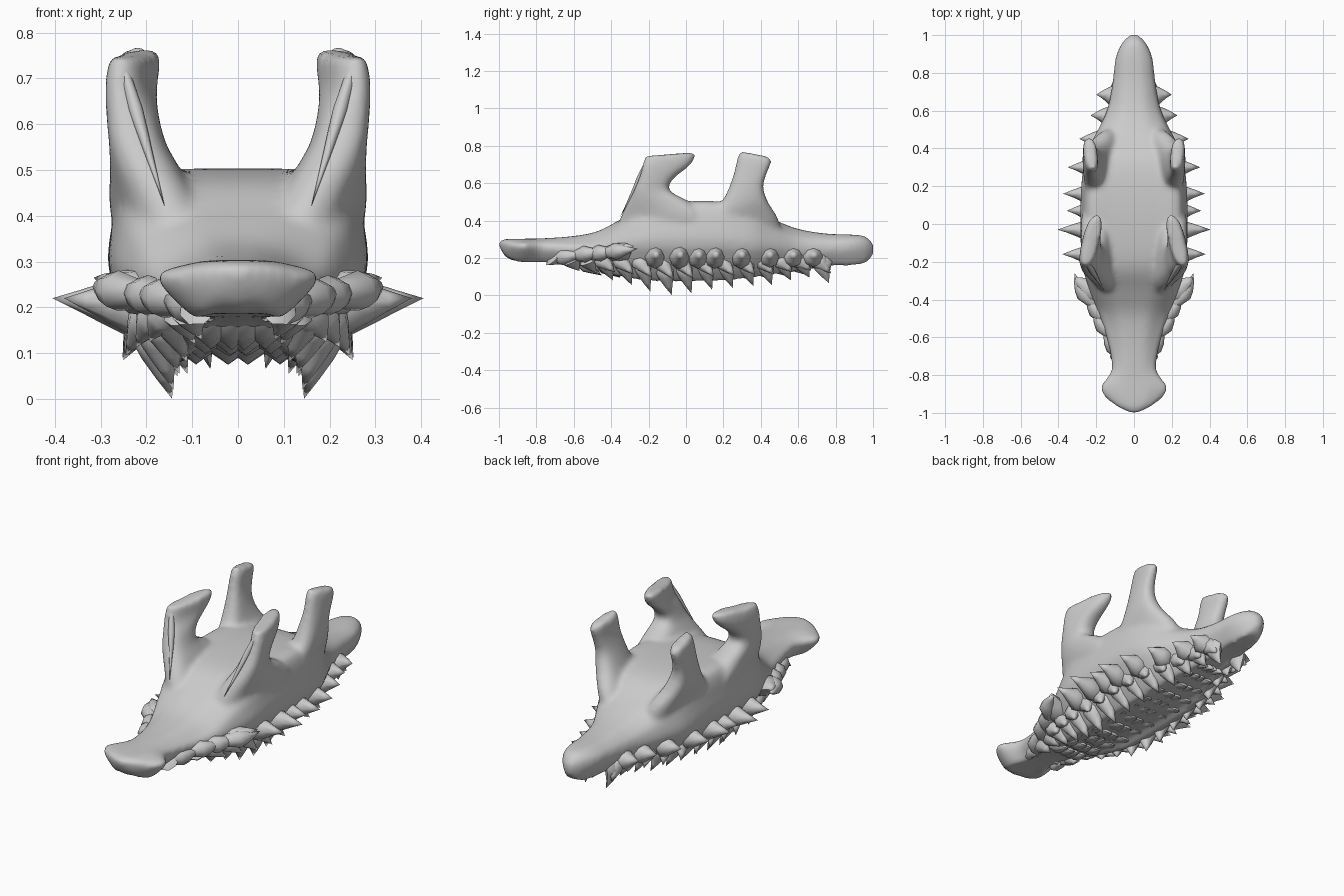
import bpy, bmesh, math, random
from mathutils import Vector

if "Cube" in bpy.data.objects:
    bpy.data.objects.remove(bpy.data.objects["Cube"])

random.seed(4)


def cr(a, b, c, d, t):
    return 0.5 * (2 * b + (c - a) * t + (2 * a - 5 * b + 4 * c - d) * t * t
                  + (3 * b - a - 3 * c + d) * t ** 3)


def smooth(pts, n, closed):
    m, out = len(pts), []
    for i in range(m if closed else m - 1):
        g = (lambda k: pts[k % m]) if closed else (lambda k: pts[max(0, min(m - 1, k))])
        out += [cr(g(i - 1), g(i), g(i + 1), g(i + 2), s / n) for s in range(n)]
    return out if closed else out + [pts[-1]]


def finish(bm, name, angle=40):
    bmesh.ops.recalc_face_normals(bm, faces=bm.faces)
    me = bpy.data.meshes.new(name)
    bm.to_mesh(me)
    bm.free()
    ob = bpy.data.objects.new(name, me)
    bpy.context.collection.objects.link(ob)
    bpy.ops.object.select_all(action='DESELECT')
    ob.select_set(True)
    bpy.context.view_layer.objects.active = ob
    bpy.ops.object.shade_smooth_by_angle(angle=math.radians(angle))
    return ob


def mirror(ob):
    ob.modifiers.new("mirror", 'MIRROR')
    return ob


def loft(name, rings, around=3, along=4):
    """Smooth skin through closed rings, capped at both ends."""
    rings = [smooth([Vector(p) for p in r], around, True) for r in rings]
    cols = [smooth(list(c), along, False) for c in zip(*rings)]
    bm = bmesh.new()
    vs = [[bm.verts.new(p) for p in c] for c in cols]
    n, m = len(vs), len(vs[0])
    for i in range(n):
        for j in range(m - 1):
            bm.faces.new((vs[i][j], vs[(i + 1) % n][j], vs[(i + 1) % n][j + 1], vs[i][j + 1]))
    for j in (0, m - 1):
        bm.faces.new([c[j] for c in vs])
    return finish(bm, name)


# Body: y, half width, top z, shoulder z, edge z, lower rim z, belly z
stations = [
    (-1.00, .02, .29, .288, .278, .265, .262),
    (-.97, .08, .30, .292, .26, .22, .21),
    (-.92, .145, .303, .285, .25, .185, .185),
    (-.86, .172, .303, .285, .25, .178, .185),
    (-.77, .115, .305, .285, .24, .175, .18),
    (-.62, .137, .315, .28, .23, .165, .165),
    (-.48, .18, .34, .29, .23, .13, .135),
    (-.36, .225, .40, .36, .24, .105, .12),
    (-.22, .265, .475, .45, .25, .085, .11),
    (-.02, .275, .50, .49, .25, .08, .10),
    (.20, .27, .50, .49, .25, .085, .10),
    (.35, .25, .475, .45, .24, .10, .11),
    (.46, .205, .41, .37, .24, .115, .12),
    (.60, .14, .355, .315, .23, .13, .14),
    (.75, .11, .33, .30, .23, .155, .16),
    (.88, .095, .325, .30, .24, .16, .165),
    (.96, .06, .315, .295, .24, .175, .175),
    (1.005, .015, .27, .265, .245, .225, .22)]
rings = []
for y, w, zt, zs, ze, zb, zc in stations:
    half = [(.45 * w, zt - .1 * (zt - zs)), (.87 * w, zs), (w, (zs + ze) / 2 + .01),
            (w, ze), (.57 * w, zb), (.36 * w, (zb + zc) / 2 + .005)]
    rings.append([(0, y, zt)] + [(x, y, z) for x, z in half] + [(0, y, zc)]
                 + [(-x, y, z) for x, z in reversed(half)])
body = loft("body_shell", rings)


# Limb stumps: z, y front, y back, x centre, half thickness, diagonal skew, tilt
def limb(name, rows):
    out = []
    for z, y0, y1, xc, hx, skew, tilt in rows:
        r = []
        for k in range(8):
            a = k * math.tau / 8
            c, s = math.cos(a), math.sin(a)
            c, s = [math.copysign(abs(v) ** .75, v) for v in (c, s)]
            dy = s * (y1 - y0) / 2
            r.append((xc + c * hx + skew * dy, (y0 + y1) / 2 + dy, z + tilt * dy))
        out.append(r)
    return mirror(loft(name, out))


front = limb("front_limb", [
    (.32, -.39, .10, .165, .08, .20, 0),
    (.43, -.345, .09, .187, .085, .15, 0),
    (.50, -.31, .02, .203, .077, .05, 0),
    (.56, -.28, -.085, .22, .062, -.05, 0),
    (.62, -.255, -.07, .23, .056, -.13, 0),
    (.68, -.24, .02, .232, .048, -.2, .1),
    (.725, -.23, .05, .228, .045, -.23, .1),
    (.755, -.22, .045, .225, .04, -.23, .08)])
rear = limb("rear_limb", [
    (.32, .10, .52, .15, .07, -.2, 0),
    (.42, .13, .49, .18, .07, -.15, 0),
    (.50, .19, .44, .207, .062, -.05, 0),
    (.58, .23, .415, .222, .05, .05, 0),
    (.66, .257, .435, .23, .04, .08, -.05),
    (.725, .275, .457, .23, .037, .1, -.2),
    (.755, .292, .452, .228, .032, .1, -.2)])

# Fuse the body and limbs into one blended skin
for ob in (body, front, rear):
    ob.select_set(True)
bpy.context.view_layer.objects.active = body
bpy.ops.object.convert(target='MESH')
bpy.ops.object.join()
body = bpy.context.view_layer.objects.active
fuse = body.modifiers.new("fuse", 'REMESH')
fuse.mode, fuse.voxel_size, fuse.use_smooth_shade = 'VOXEL', .012, True
blend = body.modifiers.new("blend", 'SMOOTH')
blend.factor, blend.iterations = .5, 14


# Spikes: flattened cones, narrow at the buried root and bent along the way
def add_spike(bm, base, tip, wide, thick, bend=(0, 0, 0)):
    base, tip, bend = Vector(base), Vector(tip), Vector(bend)
    d = (tip - base).normalized()
    u = Vector((0, 1, 0)) if abs(d.y) < .8 else Vector((1, 0, 0))
    u = (u - d * u.dot(d)).normalized()
    v = d.cross(u)
    prev = None
    for t, s in ((0, .7), (.3, 1), (.5, .72), (.75, .35)):
        c = base.lerp(tip, t) + bend * math.sin(t * math.pi)
        ring = [bm.verts.new(c + u * wide * s * math.cos(k * math.tau / 8)
                             + v * thick * s * math.sin(k * math.tau / 8)) for k in range(8)]
        if prev:
            for k in range(8):
                bm.faces.new((prev[k], prev[(k + 1) % 8], ring[(k + 1) % 8], ring[k]))
        else:
            bm.faces.new(ring)
        prev = ring
    end = bm.verts.new(tip)
    for k in range(8):
        bm.faces.new((prev[k], prev[(k + 1) % 8], end))


def width_at(y):
    for a, b in zip(stations, stations[1:]):
        if a[0] <= y <= b[0]:
            return a[1] + (b[1] - a[1]) * (y - a[0]) / (b[0] - a[0])
    return .05


# Side spikes pointing outward
bm = bmesh.new()
for x, y in ((.20, .685), (.23, .575), (.29, .45), (.35, .30), (.375, .16),
             (.355, .07), (.405, -.03), (.38, -.16)):
    w = width_at(y)
    add_spike(bm, (w * .65, y - .02, .20), (x, y, .22), .055, .045 + .07 * w, (0, .01, 0))
mirror(finish(bm, "side_spikes", 50))

# Swept-back plates ahead of the side spikes
bm = bmesh.new()
for x, y, z in ((.16, -.54, .22), (.215, -.43, .235), (.25, -.35, .24), (.315, -.26, .25)):
    add_spike(bm, (x - .10, y - .16, z - .02), (x, y, z), .045, .045, (.02, 0, 0))
add_spike(bm, (.16, -.38, .21), (.315, -.28, .265), .07, .05, (.02, 0, .01))
mirror(finish(bm, "front_side_plates", 50))

# Lower rim spikes pointing down, with overlapping scales above them
lower = ((-.68, .165), (-.58, .13), (-.49, .12), (-.40, .08), (-.30, .055), (-.20, .02),
         (-.085, 0), (.02, .01), (.13, .03), (.24, .04), (.35, .05), (.45, .055),
         (.55, .08), (.65, .095), (.755, .065))
bm = bmesh.new()
for y, z in lower:
    w = width_at(y)
    add_spike(bm, (w * .66, y - .03, min(.21, z + .19)), (max(.06, w * .53), y + .01, z),
              .055, .03 + .09 * w, (.01, -.01, 0))
    if y > -.45:
        add_spike(bm, (w * .65, y - .07, .21), (w * .92, y + .02, z * .5 + .085),
                  .05, .045, (.005, 0, 0))
mirror(finish(bm, "lower_spikes", 50))

# Wavy ridges under the belly
bm = bmesh.new()
for i in range(12):
    y = -.5 + i * .1
    w = width_at(y)
    zc = .105 + .08 * (y / .9) ** 2
    for f in (.08, .34):
        add_spike(bm, (f * w, y - .07, zc + .05), (f * w, y + .05, zc - random.uniform(.02, .035)),
                  .28 * w, .035)
mirror(finish(bm, "belly_ridges", 50))

# Thin fin down the inner front edge of each front limb
bm = bmesh.new()
add_spike(bm, (.25, -.205, .72), (.16, -.352, .42), .018, .016, (0, .006, 0))
mirror(finish(bm, "limb_fin", 50))
